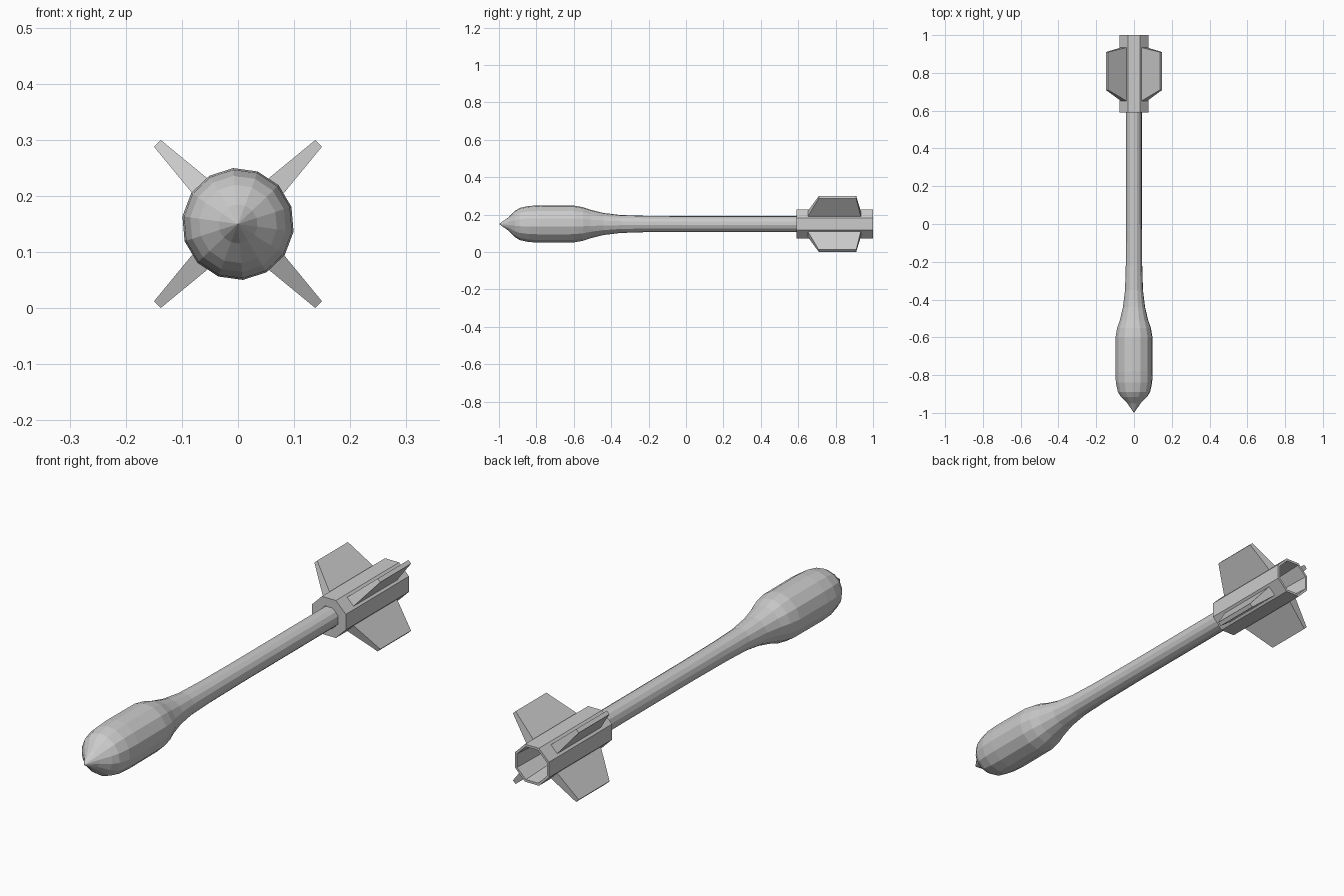
import bpy
import bmesh
from math import cos, sin, pi, radians, sqrt

if "Cube" in bpy.data.objects:
    bpy.data.objects.remove(bpy.data.objects["Cube"])

AXIS_Z = 0.15


def make_object(name, bm):
    bmesh.ops.recalc_face_normals(bm, faces=bm.faces)
    mesh = bpy.data.meshes.new(name)
    bm.to_mesh(mesh)
    bm.free()
    obj = bpy.data.objects.new(name, mesh)
    bpy.context.collection.objects.link(obj)
    return obj


def lathe(name, profile, sides, start, closed=False):
    """Spin (y, radius) points around the long axis."""
    bm = bmesh.new()
    rings = []
    for y, r in profile:
        if r == 0:
            rings.append([bm.verts.new((0, y, AXIS_Z))] * sides)
        else:
            rings.append([bm.verts.new((r * cos(start + 2 * pi * i / sides), y,
                                        AXIS_Z + r * sin(start + 2 * pi * i / sides)))
                          for i in range(sides)])
    pairs = list(zip(rings, rings[1:]))
    if closed:
        pairs.append((rings[-1], rings[0]))
    for a, b in pairs:
        for i in range(sides):
            j = (i + 1) % sides
            corners = list(dict.fromkeys((a[i], a[j], b[j], b[i])))
            bm.faces.new(corners)
    return make_object(name, bm)


# Warhead and slender shaft
lathe("warhead_and_shaft", [
    (-1.0, 0), (-0.95, 0.035), (-0.915, 0.07), (-0.89, 0.086), (-0.84, 0.097),
    (-0.78, 0.1), (-0.60, 0.099), (-0.55, 0.09), (-0.51, 0.076), (-0.44, 0.059),
    (-0.35, 0.048), (-0.22, 0.044), (0.0, 0.042), (0.61, 0.042), (0.61, 0)],
    14, radians(95))

# Octagonal tail sleeve, open at the rear
outer = 0.077 / cos(pi / 8)
lathe("tail_sleeve", [
    (0.59, 0.045), (0.59, outer), (1.0, outer), (1.0, 0.073), (0.62, 0.05)],
    8, pi / 8, closed=True)


# Tapered stabiliser fins on the diagonal faces
def fin(name, angle):
    bm = bmesh.new()
    sections = [(0.074, 0.021, 0.65, 0.935), (0.203, 0.0085, 0.71, 0.91)]
    loops = []
    for r, half, y0, y1 in sections:
        loops.append([bm.verts.new((r * cos(angle) - t * sin(angle), y,
                                    AXIS_Z + r * sin(angle) + t * cos(angle)))
                      for t, y in ((-half, y0), (half, y0), (half, y1), (-half, y1))])
    root, tip = loops
    bm.faces.new(root)
    bm.faces.new(tip)
    for i in range(4):
        j = (i + 1) % 4
        bm.faces.new((root[i], root[j], tip[j], tip[i]))
    make_object(name, bm)


for k in range(4):
    fin(f"tail_fin_{k + 1}", pi / 4 + k * pi / 2)
